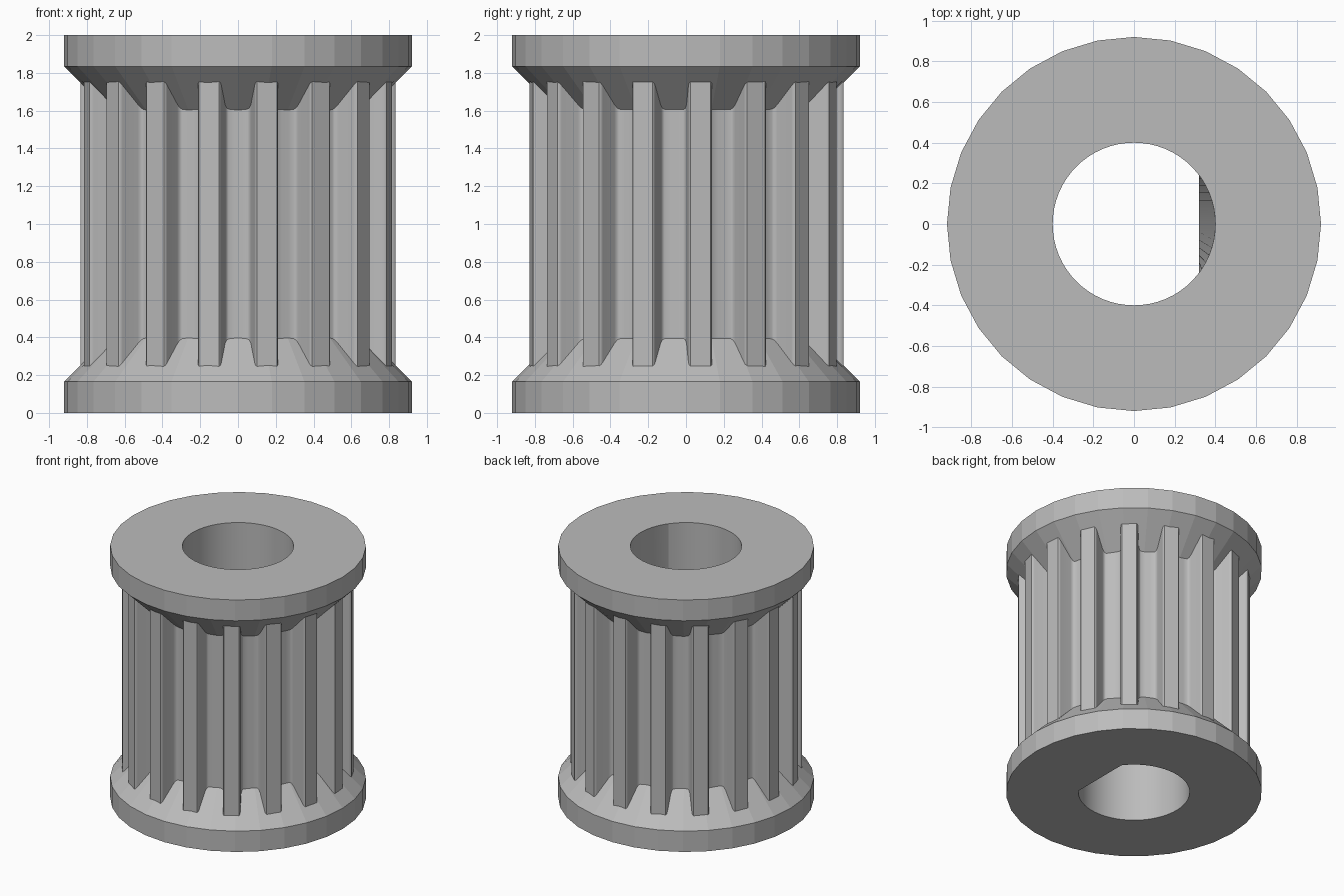
import bpy, bmesh, math

cube = bpy.data.objects.get("Cube")
if cube:
    bpy.data.objects.remove(cube)

COLUMNS = 64          # columns around the hub; every second one is a rim corner
TEETH = 17
HEIGHT = 2.0
RIM_R, RIM_H = 0.92, 0.165
BORE_R, FLAT_X = 0.4, 0.32

steel = bpy.data.materials.new("grey_steel")
steel.use_nodes = True
colour = (0.5, 0.5, 0.5, 1)
steel.diffuse_color = colour
steel.node_tree.nodes["Principled BSDF"].inputs["Base Color"].default_value = colour


def skin(name, loops, smooth_angle):
    """Join successive closed loops of equal length with quads."""
    bm = bmesh.new()
    rings = [[bm.verts.new(p) for p in loop] for loop in loops]
    n = len(rings[0])
    for a, b in zip(rings, rings[1:]):
        for i in range(n):
            j = (i + 1) % n
            bm.faces.new((a[i], a[j], b[j], b[i]))
    mesh = bpy.data.meshes.new(name)
    bm.to_mesh(mesh)
    bm.free()
    mesh.materials.append(steel)
    obj = bpy.data.objects.new(name, mesh)
    bpy.context.collection.objects.link(obj)
    bpy.ops.object.select_all(action='DESELECT')
    obj.select_set(True)
    bpy.context.view_layer.objects.active = obj
    bpy.ops.object.shade_smooth_by_angle(angle=math.radians(smooth_angle))
    return obj


def rim_loop(radius, z):
    """A polygon with half as many sides as columns, plus edge midpoints."""
    loop = []
    for i in range(COLUMNS):
        a = math.tau * i / COLUMNS
        r = radius * (math.cos(math.tau / COLUMNS) if i % 2 else 1)
        loop.append((r * math.cos(a), r * math.sin(a), z))
    return loop


def bore_loop(z, limit):
    """The bore outline, cut off at x = limit."""
    corner = math.acos(FLAT_X / BORE_R)
    loop = []
    for i in range(COLUMNS):
        a = math.tau * i / COLUMNS
        if i == 7:
            a = corner
        elif i == COLUMNS - 7:
            a = -corner
        loop.append((min(BORE_R * math.cos(a), limit), BORE_R * math.sin(a), z))
    return loop


# Flanges with their bevelled inner sides and the annular end faces
CONE_RUN = 0.26
bottom_bore = bore_loop(0, FLAT_X)
top_bore = bore_loop(HEIGHT, BORE_R)
skin("bottom_flange", [bottom_bore, rim_loop(RIM_R, 0), rim_loop(RIM_R, RIM_H),
                       rim_loop(RIM_R - CONE_RUN, RIM_H + CONE_RUN)][::-1][::-1], 7)
skin("top_flange", [rim_loop(RIM_R - CONE_RUN, HEIGHT - RIM_H - CONE_RUN),
                    rim_loop(RIM_R, HEIGHT - RIM_H), rim_loop(RIM_R, HEIGHT),
                    top_bore], 7)

# Shaft bore, round at the top and running into a flat at the bottom
skin("shaft_bore", [top_bore, bottom_bore], 7)

# Toothed core: half of one groove as (degrees from groove centre, radius)
half_groove = [(1.5, 0.688), (4.2, 0.69), (5.0, 0.697), (5.5, 0.715),
               (6.2, 0.815), (6.4, 0.828), (6.9, 0.835)]
groove = [(-a, r) for a, r in reversed(half_groove)] + half_groove
core = []
for k in range(TEETH):
    centre = -90 + 360 * k / TEETH
    for a, r in groove:
        t = math.radians(centre + a)
        core.append((r * math.cos(t), r * math.sin(t)))
ends = (0.2, HEIGHT - 0.2)
skin("toothed_core", [[(x, y, z) for x, y in core] for z in ends], 35)
